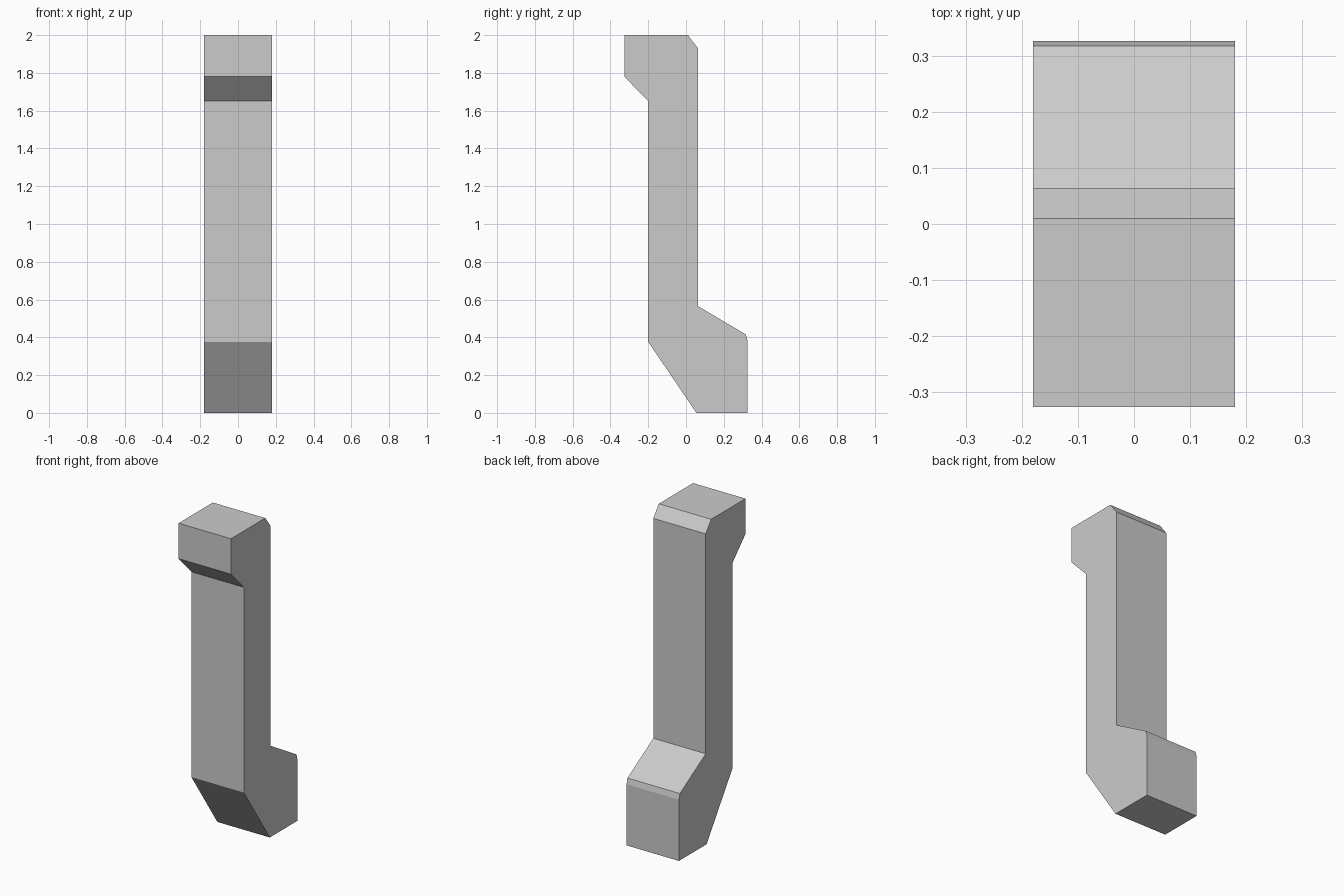
import bpy
import bmesh

cube = bpy.data.objects.get("Cube")
if cube:
    bpy.data.objects.remove(cube, do_unlink=True)

# Plain grey material
grey = bpy.data.materials.new("light grey")
grey.use_nodes = True
colour = (0.6, 0.6, 0.6, 1.0)
grey.diffuse_color = colour
grey.node_tree.nodes["Principled BSDF"].inputs["Base Color"].default_value = colour

# Side outline of the bracket post (y, z): head, back, foot, front
HALF_WIDTH = 0.18
outline = [
    (-0.326, 2.0), (0.01, 2.0), (0.064, 1.93), (0.064, 0.565),
    (0.317, 0.415), (0.326, 0.38), (0.326, 0.0), (0.055, 0.0),
    (-0.2, 0.376), (-0.2, 1.65), (-0.326, 1.78),
]

# Extrude the outline across the width
bm = bmesh.new()
side = bm.faces.new([bm.verts.new((-HALF_WIDTH, y, z)) for y, z in outline])
extruded = bmesh.ops.extrude_face_region(bm, geom=[side], use_keep_orig=True)
new_verts = [g for g in extruded["geom"] if isinstance(g, bmesh.types.BMVert)]
bmesh.ops.translate(bm, verts=new_verts, vec=(2 * HALF_WIDTH, 0, 0))
bmesh.ops.recalc_face_normals(bm, faces=bm.faces)

mesh = bpy.data.meshes.new("bracket_post")
bm.to_mesh(mesh)
bm.free()
mesh.materials.append(grey)
post = bpy.data.objects.new("bracket_post", mesh)
bpy.context.collection.objects.link(post)
